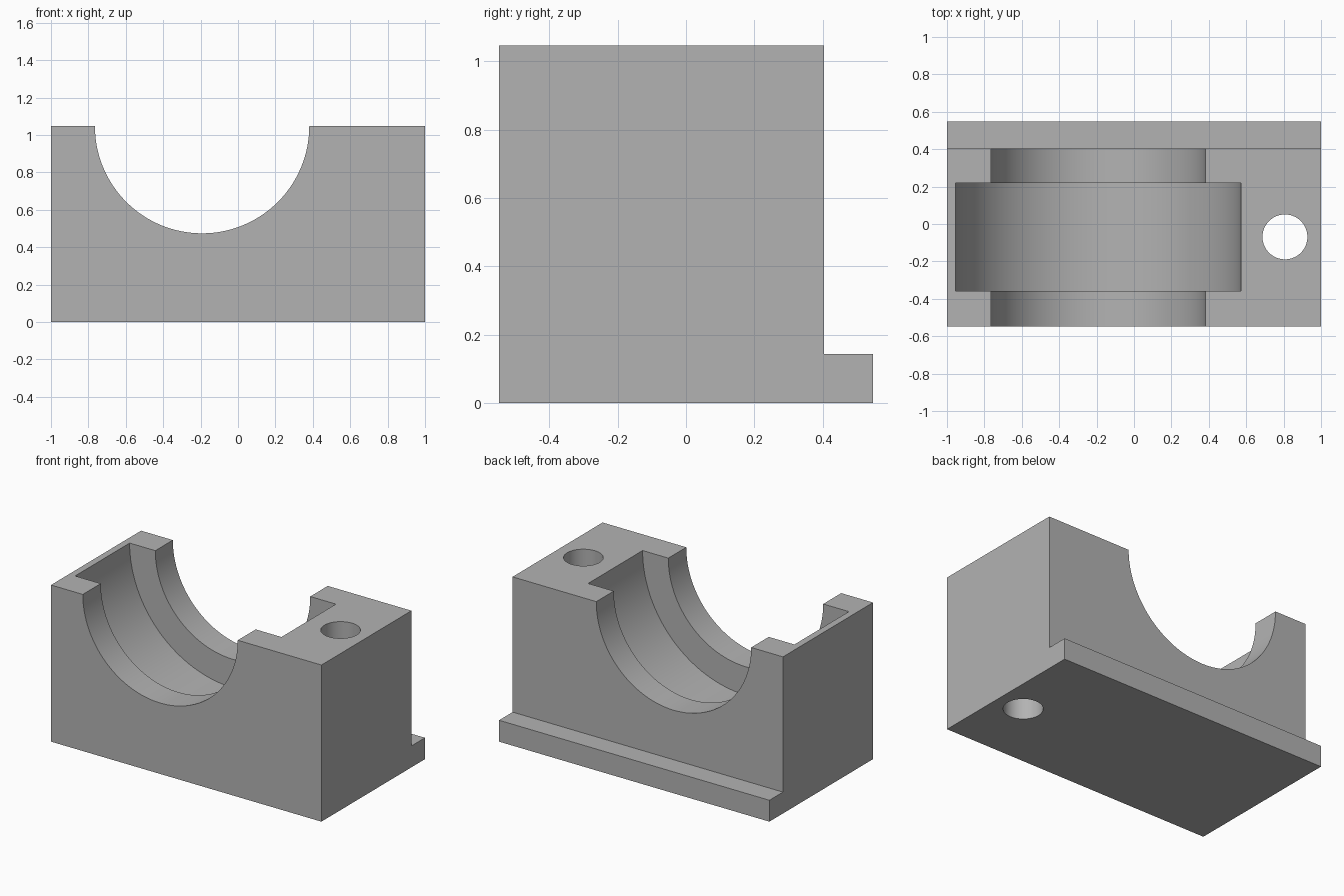
import bpy, math
from mathutils import Matrix

old = bpy.data.objects.get("Cube")
if old:
    bpy.data.objects.remove(old, do_unlink=True)

TOP = 1.047
BORE_X = -0.192

grey = bpy.data.materials.new("plain_grey")
grey.use_nodes = True
colour = (0.45, 0.45, 0.45, 1)
grey.diffuse_color = colour
grey.node_tree.nodes["Principled BSDF"].inputs["Base Color"].default_value = colour

# Block with rear foot: side profile (y, z) extruded along x
profile = [(-0.547, 0), (0.547, 0), (0.547, 0.143),
           (0.404, 0.143), (0.404, TOP), (-0.547, TOP)]
n = len(profile)
verts = [(x, y, z) for x in (-1, 1) for y, z in profile]
faces = [tuple(range(n))[::-1], tuple(range(n, 2 * n))]
faces += [(i, (i + 1) % n, (i + 1) % n + n, i + n) for i in range(n)]
mesh = bpy.data.meshes.new("bearing_block")
mesh.from_pydata(verts, [], faces)
mesh.materials.append(grey)
block = bpy.data.objects.new("bearing_block", mesh)
bpy.context.collection.objects.link(block)


def cut(name, radius, length, centre, along_y):
    """Subtract a cylinder from the block."""
    bpy.ops.mesh.primitive_cylinder_add(vertices=128, radius=radius, depth=length)
    tool = bpy.context.object
    tool.name = name
    tool.hide_render = True
    turn = Matrix.Rotation(math.pi / 2, 4, 'X') if along_y else Matrix()
    tool.data.transform(Matrix.Translation(centre) @ turn)
    tool.data.materials.append(grey)
    bpy.context.view_layer.objects.active = block
    mod = block.modifiers.new(name, 'BOOLEAN')
    mod.operation = 'DIFFERENCE'
    mod.solver = 'EXACT'
    mod.object = tool
    bpy.ops.object.modifier_apply(modifier=name)
    bpy.data.objects.remove(tool, do_unlink=True)


# Half-round shaft seat, wider bearing groove, vertical bolt hole
cut("shaft_seat", 0.573, 3, (BORE_X, 0, TOP), True)
cut("bearing_groove", 0.763, 0.576, (BORE_X, -0.069, TOP), True)
cut("bolt_hole", 0.12, 4, (0.807, -0.069, 0.5), False)

bpy.ops.object.select_all(action='DESELECT')
block.select_set(True)
bpy.context.view_layer.objects.active = block
bpy.ops.object.shade_smooth_by_angle(angle=math.radians(30))
